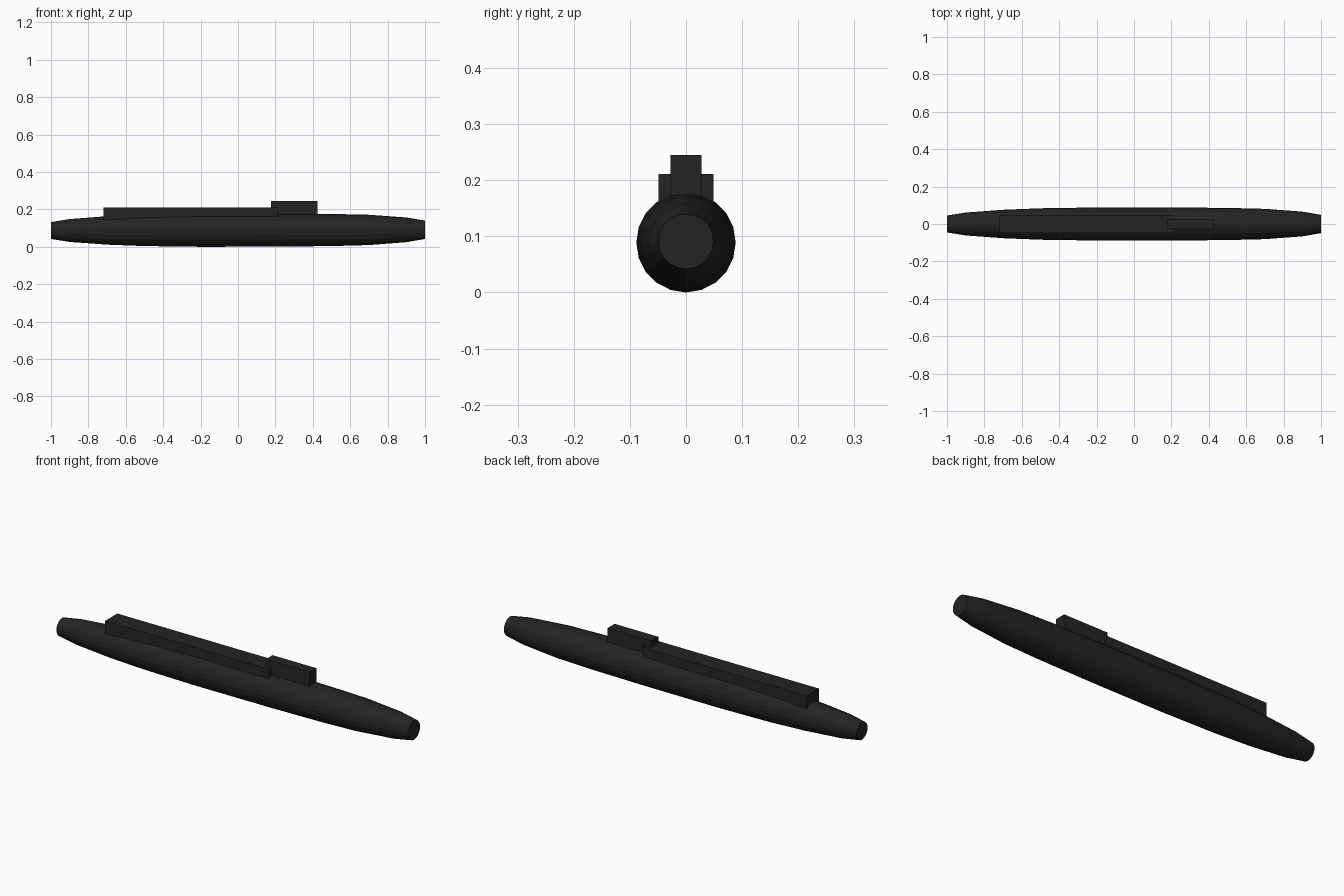
import bpy, bmesh
from math import sin, cos, pi
from mathutils import Vector

default = bpy.data.objects.get("Cube")
if default:
    bpy.data.objects.remove(default, do_unlink=True)

# Single matte black finish
black = bpy.data.materials.new("matte_black")
black.use_nodes = True
colour = (0.017, 0.017, 0.017, 1)
black.diffuse_color = colour
black.node_tree.nodes["Principled BSDF"].inputs["Base Color"].default_value = colour


def add_object(name, bm):
    bmesh.ops.recalc_face_normals(bm, faces=bm.faces)
    mesh = bpy.data.meshes.new(name)
    bm.to_mesh(mesh)
    bm.free()
    mesh.materials.append(black)
    obj = bpy.data.objects.new(name, mesh)
    bpy.context.collection.objects.link(obj)
    return obj


def box(name, low, high):
    bm = bmesh.new()
    bmesh.ops.create_cube(bm, size=1)
    low, high = Vector(low), Vector(high)
    for v in bm.verts:
        v.co = (low + high) / 2 + v.co * (high - low)
    return add_object(name, bm)


def hull(name, profile, sides=20):
    """Loft round sections along x, with flat caps at both ends."""
    bm = bmesh.new()
    rings = []
    for x, r in profile:
        z = 0.089 + 0.002 * x
        angles = [2 * pi * i / sides for i in range(sides)]
        rings.append([bm.verts.new((x, r * cos(a), z + r * sin(a))) for a in angles])
    for a, b in zip(rings, rings[1:]):
        for i in range(sides):
            j = (i + 1) % sides
            bm.faces.new((a[i], a[j], b[j], b[i]))
    bm.faces.new(rings[0])
    bm.faces.new(rings[-1])
    return add_object(name, bm)


# Long tapered hull: (position, radius)
hull("hull", [(-1, 0.045), (-0.9, 0.061), (-0.7, 0.076), (-0.5, 0.084),
              (-0.2, 0.0885), (0.2, 0.0885), (0.5, 0.086), (0.7, 0.081),
              (0.9, 0.066), (1, 0.049)])

# Raised deck casing and the tower ahead of it
box("deck_casing", (-0.72, -0.049, 0.1), (0.21, 0.049, 0.211))
box("tower", (0.177, -0.028, 0.1), (0.425, 0.028, 0.245))
